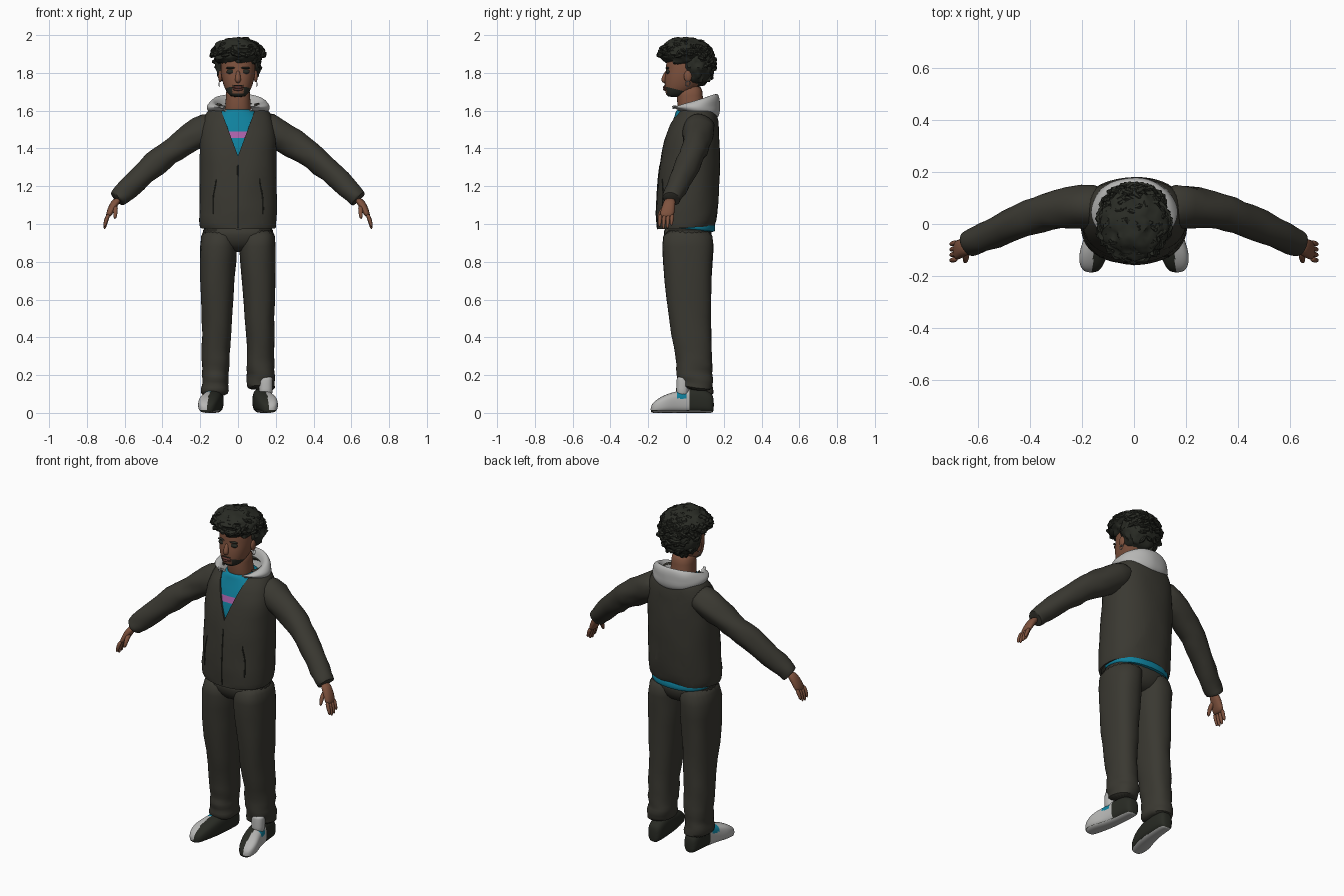
import bpy, bmesh, math, random
from mathutils import Vector, noise

random.seed(4)
if "Cube" in bpy.data.objects:
    bpy.data.objects.remove(bpy.data.objects["Cube"])


def material(name, *rgb):
    mat = bpy.data.materials.new(name)
    mat.use_nodes = True
    mat.diffuse_color = (*rgb, 1)
    shader = mat.node_tree.nodes["Principled BSDF"]
    shader.inputs["Base Color"].default_value = (*rgb, 1)
    shader.inputs["Roughness"].default_value = .8
    return mat


cloth = material("dark olive cloth", .042, .04, .031)
black = material("soft black", .022, .024, .018)
skin = material("brown skin", .21, .085, .048)
lip = material("dark lip", .13, .045, .035)
teal = material("teal", .005, .22, .34)
pink = material("pink print", .4, .12, .4)
pale = material("pale grey", .47, .47, .46)


def power(value, p):
    return math.copysign(abs(value) ** (2 / p), value)


def oval(z, cy, rx, ry, cx=0, tilt=0, p=2.3, n=24):
    """Horizontal ring; tilt raises it towards the back."""
    ring = []
    for i in range(n):
        a = math.tau * i / n
        x, y = rx * power(math.cos(a), p), ry * power(math.sin(a), p)
        ring.append(Vector((cx + x, cy + y, z + tilt * y)))
    return ring


def tube_rings(path, n=10):
    """Round rings across a path of (point, radius)."""
    points = [Vector(p) for p, r in path]
    rings = []
    for i, (p, r) in enumerate(path):
        t = (points[min(i + 1, len(path) - 1)] - points[max(i - 1, 0)]).normalized()
        ref = Vector((1, 0, 0)) if abs(t.y) > .8 else Vector((0, 1, 0))
        u = t.cross(ref).normalized()
        v = t.cross(u)
        angles = [math.tau * k / n for k in range(n)]
        rings.append([points[i] + r * (u * math.cos(a) + v * math.sin(a)) for a in angles])
    return rings


def skin_rings(bm, rings, capped=True):
    rows = [[bm.verts.new(p) for p in ring] for ring in rings]
    for low, high in zip(rows, rows[1:]):
        for i in range(len(low)):
            j = (i + 1) % len(low)
            bm.faces.new((low[i], low[j], high[j], high[i]))
    if capped:
        bm.faces.new(rows[0])
        bm.faces.new(rows[-1])


def smooth(ob):
    ob.data.shade_smooth()
    ob.data.set_sharp_from_angle(angle=math.radians(50))


def apply(ob, kind, **settings):
    mod = ob.modifiers.new(kind, kind)
    for key, value in settings.items():
        setattr(mod, key, value)
    bpy.context.view_layer.objects.active = ob
    bpy.ops.object.modifier_apply(modifier=mod.name)


def finish(name, bm, mats, levels=1, wrinkle=0):
    bmesh.ops.recalc_face_normals(bm, faces=bm.faces)
    mesh = bpy.data.meshes.new(name)
    bm.to_mesh(mesh)
    bm.free()
    ob = bpy.data.objects.new(name, mesh)
    bpy.context.collection.objects.link(ob)
    for mat in mats if isinstance(mats, list) else [mats]:
        mesh.materials.append(mat)
    if levels:
        apply(ob, "SUBSURF", levels=levels)
    if wrinkle:
        for v in ob.data.vertices:
            v.co += v.normal * wrinkle * noise.noise(v.co * Vector((9, 9, 20)))
    smooth(ob)
    return ob


def loft(name, rings, mats, capped=True, **kw):
    bm = bmesh.new()
    skin_rings(bm, rings, capped)
    return finish(name, bm, mats, **kw)


def tube(name, path, mat, n=10, **kw):
    return loft(name, tube_rings(path, n), mat, **kw)


def ball(name, loc, size, mat, lumps=0):
    bm = bmesh.new()
    bmesh.ops.create_icosphere(bm, subdivisions=4 if lumps else 3, radius=1)
    for v in bm.verts:
        bump = 1 + lumps * (noise.cell(v.co * 4.5) + noise.noise(v.co * 9))
        v.co = Vector(loc) + v.co * Vector(size) * bump
    return finish(name, bm, mat, levels=0)


def edit(ob, planes, change):
    """Cut the mesh along planes, then change its faces."""
    bm = bmesh.new()
    bm.from_mesh(ob.data)
    for co, no in planes:
        bmesh.ops.bisect_plane(bm, geom=bm.verts[:] + bm.edges[:] + bm.faces[:],
                               plane_co=co, plane_no=no)
    change(bm)
    bm.to_mesh(ob.data)
    bm.free()
    smooth(ob)


def remove_faces(test):
    def change(bm):
        gone = [f for f in bm.faces if test(f.calc_center_median())]
        bmesh.ops.delete(bm, geom=gone, context="FACES")
    return change


def paint(rule):
    def change(bm):
        for f in bm.faces:
            f.material_index = rule(f.calc_center_median(), f.normal)
    return change


# Jacket body with an open neck
body = [(.98, 0, .2, .152), (1.0, .003, .209, .16), (1.1, .008, .207, .165),
        (1.25, .016, .205, .165), (1.4, .025, .207, .157), (1.5, .036, .203, .142),
        (1.57, .05, .185, .118), (1.61, .06, .15, .098), (1.64, .055, .11, .085)]
jacket = loft("jacket", [oval(*r, tilt=.05) for r in body], cloth, capped=False, wrinkle=.006)
apex, slope = 1.36, .37
edit(jacket, [((0, 0, apex), (s, 0, -slope)) for s in (1, -1)],
     remove_faces(lambda c: c.y < 0 and abs(c.x) < slope * (c.z - apex)))
apply(jacket, "SOLIDIFY", thickness=.012)
smooth(jacket)


def seam(name, spots):
    near = [jacket.closest_point_on_mesh(Vector(s))[1] for s in spots]
    tube(name, [(p, .004) for p in near], black, n=6)


seam("zip", [(0, -.2, .97 + .04 * i) for i in range(10)])

# Shirt: chest with a printed band, and the hem showing behind
chest = [(1.3, .015, .19, .148), (1.4, .025, .193, .14), (1.5, .035, .183, .127),
         (1.57, .04, .14, .1), (1.6, .035, .088, .09), (1.61, .035, .076, .08)]
shirt = loft("shirt", [oval(*r) for r in chest], [teal, pink])
edit(shirt, [((0, 0, z), (0, 0, 1)) for z in (1.455, 1.49)],
     paint(lambda c, n: int(1.455 < c.z < 1.49 and c.y < 0)))
loft("shirt_hem", [oval(z, .02, .185, .136, tilt=-.1) for z in (.965, .98, 1.0, 1.03)], teal)

# Hood lying around the neck, draped to a point behind
folds = [(1.6, .04, .085, .085, 0), (1.65, .045, .122, .11, .38), (1.655, .05, .145, .122, .3),
         (1.625, .05, .172, .137, .05), (1.595, .052, .16, .128, -.2), (1.58, .05, .13, .11, -.2)]
hood_rings = [oval(z, cy, rx, ry, tilt=t, p=2) for z, cy, rx, ry, t in folds]
hood = loft("hood", hood_rings, pale, capped=False, levels=2, wrinkle=.006)
edit(hood, [], remove_faces(lambda c: c.y < -.03 and abs(c.x) < .075))
apply(hood, "SOLIDIFY", thickness=.008)
smooth(hood)

# Trouser seat
seat = [(.85, .01, .06, .07), (.89, .01, .15, .115), (.94, .01, .193, .13), (1.0, .01, .193, .13)]
loft("trouser_seat", [oval(*r) for r in seat], cloth)

# Head and neck
neck = [(1.54, .04, .075, .075), (1.62, .024, .068, .071), (1.68, .02, .064, .068),
        (1.74, .02, .064, .068)]
loft("neck", [oval(*r) for r in neck], skin)
skull = [(1.672, -.06, .03, .035), (1.685, -.052, .05, .054), (1.71, -.035, .067, .077),
         (1.74, -.02, .079, .094), (1.78, -.005, .089, .108), (1.82, .003, .093, .108),
         (1.88, .005, .093, .112), (1.95, .01, .06, .08)]
head = loft("head", [oval(*r) for r in skull], [skin, black], levels=2)
edit(head, [((0, 0, 1.7), (0, .25, 1))],
     paint(lambda c, n: int(c.z + .25 * c.y < 1.7 and c.z < 1.725 and abs(c.x) > .03 or c.z < 1.693)))
tube("nose", [((0, -.098, 1.815), .009), ((0, -.11, 1.785), .013),
              ((0, -.119, 1.762), .018), ((0, -.108, 1.748), .012)], skin)
ball("upper_lip", (0, -.112, 1.724), (.031, .011, .007), lip)
ball("lower_lip", (0, -.11, 1.713), (.027, .012, .008), lip)
ball("moustache", (0, -.11, 1.734), (.03, .007, .003), black)

# Hair: a lumpy crown, a fuller back and loose curls
ball("hair_crown", (0, -.002, 1.908), (.134, .135, .08), black, lumps=.07)
ball("hair_back", (0, .058, 1.845), (.122, .088, .115), black, lumps=.06)
curls = bmesh.new()
for i in range(170):
    out = Vector((random.gauss(0, 1), random.gauss(0, 1), random.gauss(.3, .8))).normalized()
    if i % 3 == 0:
        out.y = abs(out.y)
        root = Vector((0, .058, 1.845)) + out * Vector((.118, .085, .105))
    else:
        out.z = abs(out.z) - .25
        root = Vector((0, -.002, 1.912)) + out * Vector((.13, .132, .076))
    side = out.cross(Vector((random.random() - .5, random.random() - .5, .6))).normalized()
    path = [(root - side * .02, .008), (root + out * .012, .012), (root + side * .025 + out * .008, .004)]
    skin_rings(curls, tube_rings(path, 6))
for v in curls.verts:
    v.co.z = min(v.co.z, 2.0)
finish("hair_curls", curls, black, levels=0)

# Shoe sections: y, centre x, half width, height
sole = [(-.188, .165, .022, .035), (-.165, .165, .046, .066), (-.11, .156, .058, .098),
        (-.05, .138, .053, .115), (.02, .127, .049, .13), (.08, .122, .047, .13),
        (.13, .12, .043, .11), (.148, .12, .025, .085)]
trouser = [(.98, .012, .096, .13, .102), (.9, .01, .098, .138, .103), (.7, .01, .092, .128, .11),
           (.5, .02, .08, .11, .114), (.33, .037, .073, .098, .118), (.25, .045, .075, .094, .12),
           (.21, .046, .069, .091, .12), (.18, .049, .076, .097, .121), (.15, .049, .069, .09, .121),
           (.12, .052, .074, .094, .122)]
sleeve = [((.1, .065, 1.535), .08), ((.2, .068, 1.487), .087), ((.3, .055, 1.424), .072),
          ((.37, .037, 1.376), .068), ((.43, .018, 1.33), .067), ((.55, -.036, 1.217), .059),
          ((.615, -.066, 1.155), .053), ((.637, -.075, 1.134), .05), ((.64, -.076, 1.131), .046)]

for s, label in ((1, "left"), (-1, "right")):
    def flip(path):
        return [((s * p[0], p[1], p[2]), r) for p, r in path]

    # Sleeve, pocket seam and hand
    tube(label + "_sleeve", flip(sleeve), cloth, n=24, wrinkle=.01)
    seam(label + "_pocket", [(s * (.165 + .01 * math.sin(i)), -.2, 1.05 + .04 * i) for i in range(6)])
    palm = [(1.14, .633, .026, .03), (1.1, .66, .025, .035), (1.06, .678, .02, .04),
            (1.035, .688, .013, .037)]
    loft(label + "_palm", [oval(z, -.083 - (1.14 - z) * .2, rx, ry, cx=s * x, n=12)
                           for z, x, rx, ry in palm], skin)
    for k, reach in enumerate((.058, .07, .066, .05)):
        y = -.134 + .021 * k
        path = [((.684, y, 1.055), .012), ((.7, y - .006, 1.045 - reach / 2), .011),
                ((.708, y - .006, 1.04 - reach), .007)]
        tube(label + "_finger_" + str(k + 1), flip(path), skin)
    tube(label + "_thumb", flip([((.65, -.1, 1.1), .015), ((.648, -.135, 1.065), .013),
                                 ((.652, -.148, 1.025), .008)]), skin)

    # Trouser leg, the left one caught up on the shoe tongue
    leg = trouser if s > 0 else trouser + [(.085, .054, .07, .09, .124)]
    loft(label + "_trouser_leg", [oval(*r[:4], cx=s * r[4], tilt=-.12 if z_low else 0)
         for r in leg for z_low in [r[0] < .16 and s > 0]], cloth, wrinkle=.01)
    if s > 0:
        tongue = [(.08, -.02), (.13, -.018), (.18, -.016), (.192, -.014)]
        loft("left_shoe_tongue", [oval(z, y, .036, .034, cx=.147) for z, y in tongue], pale)

    # Shoe with a pale outer toe and a teal flash
    rings = []
    for y, cx, w, h in sole:
        turns = [math.tau * i / 20 for i in range(20)]
        rings.append([Vector((s * (cx + w * power(math.cos(a), 2.6)), y,
                              h / 2 * (1 + power(math.sin(a), 3)))) for a in turns])

    def shoe_colour(c, n):
        outer = s * c.x - .14 + .13 * min(c.y, 0)
        if c.z < .014:
            return 1 if n.z < -.7 else 0
        if outer > 0 and -.055 < c.y < -.005 and c.z > .075:
            return 2
        return int(outer > 0 and c.y < .015)

    shoe = loft(label + "_shoe", rings, [black, pale, teal], levels=2)
    edit(shoe, [((0, 0, .014), (0, 0, 1))], paint(shoe_colour))

    # Eye, brow, ear and earring
    ball(label + "_eye", (s * .037, -.094, 1.806), (.025, .012, .013), black)
    ball(label + "_brow", (s * .038, -.098, 1.826), (.027, .011, .006), black)
    ball(label + "_ear", (s * .094, .01, 1.782), (.011, .021, .031), skin)
    hoop = [((s * .1, .01 + .012 * math.cos(a), 1.742 + .014 * math.sin(a)), .002)
            for a in (math.tau * i / 12 for i in range(13))]
    tube(label + "_earring", hoop, pale, n=5, levels=0)
